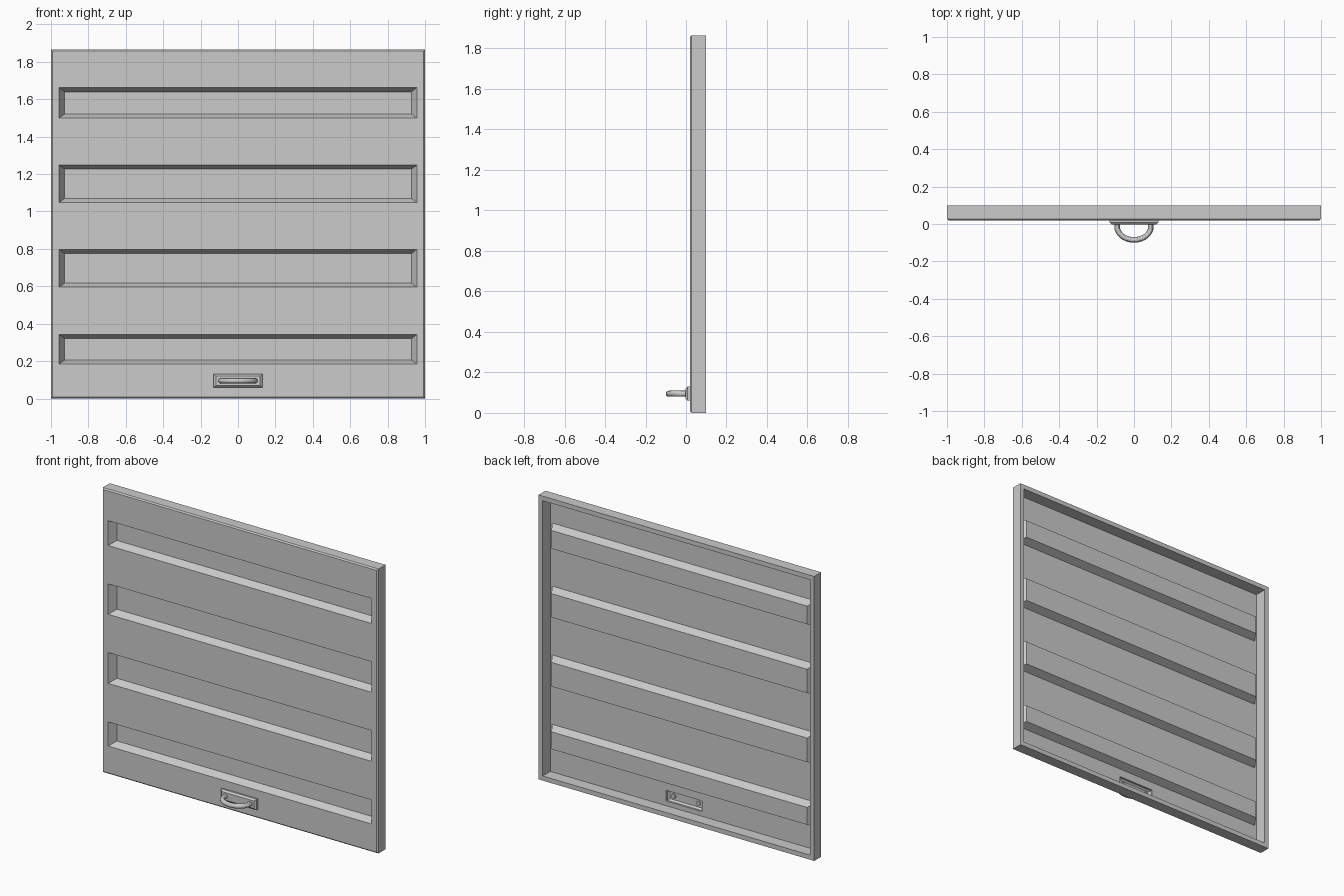
import bpy, bmesh
from math import sin, cos, pi

if "Cube" in bpy.data.objects:
    bpy.data.objects.remove(bpy.data.objects["Cube"])

FRONT, BACK, TOP = 0.02, 0.10, 1.865
HOLE = (-0.13, 0.13, 0.06, 0.13)


def rect(bm, x0, x1, z0, z1, y):
    return [bm.verts.new(p) for p in ((x0, y, z0), (x1, y, z0), (x1, y, z1), (x0, y, z1))]


def inset(r, dx, dz):
    return (r[0] + dx, r[1] - dx, r[2] + dz, r[3] - dz)


def loft(bm, rings, cap=False):
    for a, b in zip(rings, rings[1:]):
        n = len(a)
        for i in range(n):
            j = (i + 1) % n
            bm.faces.new((a[i], a[j], b[j], b[i]))
    if cap:
        bm.faces.new(rings[-1])


def finish(bm, name):
    bmesh.ops.remove_doubles(bm, verts=bm.verts, dist=0.0001)
    me = bpy.data.meshes.new(name)
    bm.to_mesh(me)
    bm.free()
    ob = bpy.data.objects.new(name, me)
    bpy.context.collection.objects.link(ob)
    return ob


# Door shell: hollow tray with a back lip and a chamfered front edge
bm = bmesh.new()
outer = (-1.0, 1.0, 0.0, TOP)
lip = inset(outer, 0.03, 0.03)
face = inset(outer, 0.008, 0.008)
loft(bm, [rect(bm, *lip, FRONT + 0.001), rect(bm, *lip, BACK), rect(bm, *outer, BACK),
          rect(bm, *outer, FRONT + 0.008), rect(bm, *face, FRONT)])

# Front sheet, row by row, with four pressed-in panels and an opening behind the handle
panels = [(0.184, 0.342), (0.595, 0.797), (1.048, 1.248), (1.499, 1.662)]
px = 0.956
levels = sorted([face[2], face[3], HOLE[2], HOLE[3]] + [z for p in panels for z in p])
for z0, z1 in zip(levels, levels[1:]):
    pressed = (z0, z1) in panels
    cols = [face[0], -px, HOLE[0], HOLE[1], px, face[1]]
    if pressed:
        cols = [face[0], -px, px, face[1]]
    for i, (x0, x1) in enumerate(zip(cols, cols[1:])):
        cell = (x0, x1, z0, z1)
        if cell == HOLE:
            continue
        if pressed and i == 1:
            loft(bm, [rect(bm, *cell, FRONT),
                      rect(bm, *inset(cell, 0.029, 0.022), FRONT + 0.05)], cap=True)
        else:
            bm.faces.new(rect(bm, *cell, FRONT))
finish(bm, "door_panel")

# Handle plate: hollow chamfered tray over the opening
bm = bmesh.new()
loft(bm, [rect(bm, *HOLE, FRONT), rect(bm, *HOLE, 0.008),
          rect(bm, *inset(HOLE, 0.013, 0.01), -0.003)], cap=True)
finish(bm, "handle_plate")

# Handle grip: round tube swept along a half ellipse
bm = bmesh.new()
path = [(-0.09, 0.004, 0.0)]
for i in range(17):
    t = pi * i / 16
    path.append((-0.09 * cos(t), -0.015 - 0.07 * sin(t), t))
path.append((0.09, 0.004, pi))
rings = []
for x, y, t in path:
    ring = []
    for k in range(12):
        a = 2 * pi * k / 12
        r = 0.015 * cos(a)
        ring.append(bm.verts.new((x - r * cos(t), y - r * sin(t), 0.095 + 0.015 * sin(a))))
    rings.append(ring)
loft(bm, rings, cap=True)
bm.faces.new(rings[0][::-1])
bmesh.ops.recalc_face_normals(bm, faces=bm.faces)
grip = finish(bm, "handle_grip")
bpy.context.view_layer.objects.active = grip
grip.select_set(True)
bpy.ops.object.shade_smooth_by_angle()
